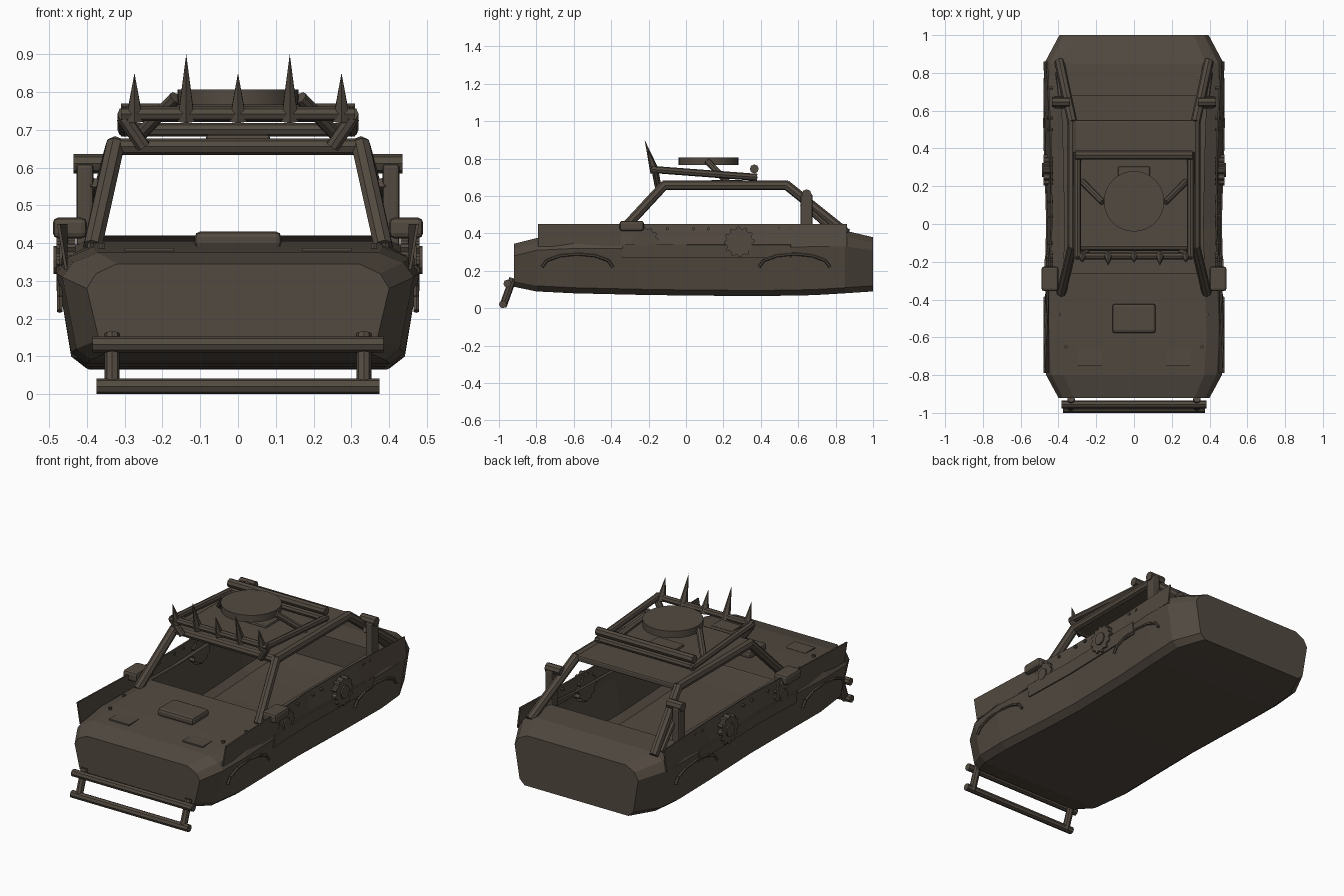
import bpy, bmesh, math
from mathutils import Vector

if "Cube" in bpy.data.objects:
    bpy.data.objects.remove(bpy.data.objects["Cube"])

paint = bpy.data.materials.new("dark_brown_steel")
paint.use_nodes = True
colour = (0.085, 0.068, 0.052, 1)
paint.diffuse_color = colour
paint.node_tree.nodes["Principled BSDF"].inputs["Base Color"].default_value = colour


def finish(name, bm, smooth=False):
    bmesh.ops.recalc_face_normals(bm, faces=bm.faces)
    mesh = bpy.data.meshes.new(name)
    bm.to_mesh(mesh)
    bm.free()
    mesh.materials.append(paint)
    ob = bpy.data.objects.new(name, mesh)
    bpy.context.collection.objects.link(ob)
    if smooth:
        bpy.ops.object.select_all(action="DESELECT")
        ob.select_set(True)
        bpy.context.view_layer.objects.active = ob
        bpy.ops.object.shade_smooth_by_angle(angle=math.radians(35))
    return ob


def rod(name, a, b, r, r2=None, sides=8):
    a, b = Vector(a), Vector(b)
    bm = bmesh.new()
    bmesh.ops.create_cone(bm, cap_ends=True, segments=sides, radius1=r,
                          radius2=r if r2 is None else r2, depth=(b - a).length)
    turn = (b - a).to_track_quat("Z", "Y").to_matrix().to_4x4()
    bm.transform(turn)
    bmesh.ops.translate(bm, verts=bm.verts, vec=(a + b) / 2)
    return finish(name, bm, sides > 12)


def box(name, centre, size, bevel=0):
    bm = bmesh.new()
    bmesh.ops.create_cube(bm, size=1)
    bmesh.ops.scale(bm, verts=bm.verts, vec=size)
    bmesh.ops.translate(bm, verts=bm.verts, vec=centre)
    if bevel:
        bmesh.ops.bevel(bm, geom=bm.edges[:], offset=bevel, segments=2,
                        profile=0.5, affect="EDGES")
    return finish(name, bm)


def loft(bm, rings, closed):
    rows = [[bm.verts.new(p) for p in ring] for ring in rings]
    for r0, r1 in zip(rows, rows[1:]):
        n = len(r0)
        for i in range(n if closed else n - 1):
            j = (i + 1) % n
            bm.faces.new((r0[i], r0[j], r1[j], r1[i]))
    return rows


# Hull: sections of y, half width, bottom, shoulder and top height
stations = [(-0.92, 0.40, 0.115, 0.28, 0.345), (-0.80, 0.465, 0.09, 0.31, 0.375),
            (-0.60, 0.48, 0.08, 0.32, 0.39), (-0.26, 0.465, 0.072, 0.32, 0.405),
            (0.0, 0.457, 0.068, 0.32, 0.405), (0.40, 0.468, 0.065, 0.32, 0.41),
            (0.68, 0.48, 0.07, 0.33, 0.42), (0.85, 0.475, 0.08, 0.33, 0.415),
            (1.0, 0.395, 0.09, 0.31, 0.38)]
rings = []
for y, w, zb, zs, zt in stations:
    half = [(0.84 * w, zb), (0.92 * w, zb + 0.03), (w, zs),
            (0.94 * w, zs + 0.6 * (zt - zs)), (0.80 * w, zt)]
    rings.append([(x, y, z) for x, z in half] + [(-x, y, z) for x, z in reversed(half)])
bm = bmesh.new()
rows = loft(bm, rings, True)
bm.faces.new(rows[0])
bm.faces.new(rows[-1])
opening = []
for f in bm.faces:
    c = f.calc_center_median()
    if abs(c.x) < 0.01 and c.z > 0.36 and -0.26 < c.y < 0.68:
        opening.append(f)
bmesh.ops.delete(bm, geom=opening, context="FACES")
finish("hull", bm)

# Hood panels and scoop
box("hood_scoop", (0, -0.5, 0.408), (0.23, 0.155, 0.045), 0.015)

# Cabin roof with hatch
box("roof", (0, 0.21, 0.657), (0.64, 0.68, 0.035), 0.008)
box("roof_hatch", (0, 0.22, 0.676), (0.17, 0.17, 0.022), 0.008)
rod("windshield_header", (-0.335, -0.12, 0.655), (0.335, -0.12, 0.655), 0.022)

# Roof rack cross bars, turret disc and spikes
rod("rack_front_bar", (-0.31, -0.17, 0.742), (0.31, -0.17, 0.742), 0.019)
rod("rack_rear_bar", (-0.31, 0.365, 0.745), (0.31, 0.365, 0.745), 0.024)
rod("rack_rear_lower_bar", (-0.31, 0.365, 0.70), (0.31, 0.365, 0.70), 0.018)
rod("turret_disc", (0, 0.12, 0.766), (0, 0.12, 0.806), 0.16, sides=32)
for i in range(-2, 3):
    tip = 0.90 if abs(i) == 1 else 0.85
    rod("spike", (i * 0.137, -0.165, 0.725), (i * 0.137, -0.165 - (tip - 0.725) * 0.32, tip),
        0.026, 0, 6)

# Front bumper
rod("bumper_upper_bar", (-0.385, -0.955, 0.132), (0.385, -0.955, 0.132), 0.021)
rod("bumper_lower_bar", (-0.375, -0.979, 0.021), (0.375, -0.979, 0.021), 0.021)


def gear(name, s, y, z, x0, x1, r, teeth=12):
    bm = bmesh.new()
    ring = []
    for k in range(teeth * 4):
        a = math.tau * k / (teeth * 4)
        rad = r if k % 4 < 2 else r * 0.85
        ring.append((y + rad * math.cos(a), z + rad * math.sin(a)))
    rows = loft(bm, [[(s * x, p, q) for p, q in ring] for x in (x0, x1)], True)
    for row in rows:
        bm.faces.new(row)
    finish(name, bm)
    rod(name + "_hub", (s * x0, y, z), (s * (x1 + 0.008), y, z), r * 0.45, sides=12)


def side_plate(name, s, points):
    # points: y, lower x, lower z, upper x, upper z
    bm = bmesh.new()
    loft(bm, [[(s * xl, y, zl), (s * xu, y, zu)] for y, xl, zl, xu, zu in points], False)
    ob = finish(name, bm)
    mod = ob.modifiers.new("thickness", "SOLIDIFY")
    mod.thickness = 0.008
    mod.offset = 0


# Everything paired left and right
for s, side in ((1, "left_"), (-1, "right_")):
    # Cabin frame
    rod(side + "front_pillar", (s * 0.385, -0.365, 0.39), (s * 0.325, -0.115, 0.66), 0.026)
    rod(side + "roof_rail", (s * 0.325, -0.125, 0.657), (s * 0.325, 0.545, 0.657), 0.026)
    rod(side + "rear_pillar", (s * 0.325, 0.535, 0.66), (s * 0.395, 0.86, 0.40), 0.026)
    rod(side + "rear_brace", (s * 0.38, 0.62, 0.56), (s * 0.40, 0.80, 0.40), 0.016)

    # Roof rack
    rod(side + "rack_rail", (s * 0.30, -0.18, 0.742), (s * 0.30, 0.38, 0.70), 0.019)
    rod(side + "rack_leg", (s * 0.305, -0.165, 0.735), (s * 0.25, -0.15, 0.655), 0.019)
    rod(side + "turret_strut", (s * 0.275, 0.225, 0.67), (s * 0.165, 0.115, 0.785), 0.018)

    # Stack with cross cap
    box(side + "stack", (s * 0.405, 0.645, 0.50), (0.045, 0.065, 0.22), 0.01)
    rod(side + "stack_cap", (s * 0.34, 0.645, 0.61), (s * 0.435, 0.645, 0.61), 0.026)

    # Side pods, gears and armour
    box(side + "mirror_pod", (s * 0.445, -0.29, 0.44), (0.09, 0.13, 0.055), 0.014)
    gear(side + "gear", s, 0.285, 0.355, 0.43, 0.48, 0.082)
    gear(side + "front_gear", s, -0.22, 0.36, 0.43, 0.465, 0.075)
    side_plate(side + "upper_armour", s, [
        (-0.79, 0.455, 0.33, 0.475, 0.45), (-0.35, 0.465, 0.33, 0.455, 0.45),
        (0.0, 0.455, 0.33, 0.435, 0.45), (0.45, 0.465, 0.33, 0.44, 0.45),
        (0.86, 0.475, 0.33, 0.46, 0.45)])
    side_plate(side + "lower_armour", s, [
        (-0.34, 0.464, 0.27, 0.471, 0.34), (0.0, 0.454, 0.27, 0.461, 0.34),
        (0.56, 0.468, 0.27, 0.478, 0.34)])
    for y in (-0.1, 0.04, 0.12, 0.5, 0.56, 0.72):
        rod(side + "armour_bolt", (s * 0.43, y, 0.425), (s * 0.458, y, 0.425), 0.009, sides=6)

    # Wheel arch lips
    for yc, label in ((-0.58, "front_"), (0.58, "rear_")):
        arc = [(s * 0.472, yc - 0.19 * math.cos(a), 0.22 + 0.07 * math.sin(a))
               for a in (math.pi * k / 6 for k in range(7))]
        for p, q in zip(arc, arc[1:]):
            rod(side + label + "arch_lip", p, q, 0.008, sides=6)

    # Hood panels and rivets
    box(side + "hood_panel", (s * 0.235, -0.705, 0.383), (0.13, 0.09, 0.008))
    for x, y, z in ((0.39, -0.48, 0.385), (0.36, -0.65, 0.385)):
        rod(side + "hood_rivet", (s * x, y, z), (s * x, y, z + 0.015), 0.009, sides=6)

    # Bumper posts
    rod(side + "bumper_post", (s * 0.333, -0.979, 0.01), (s * 0.333, -0.925, 0.16), 0.02)
